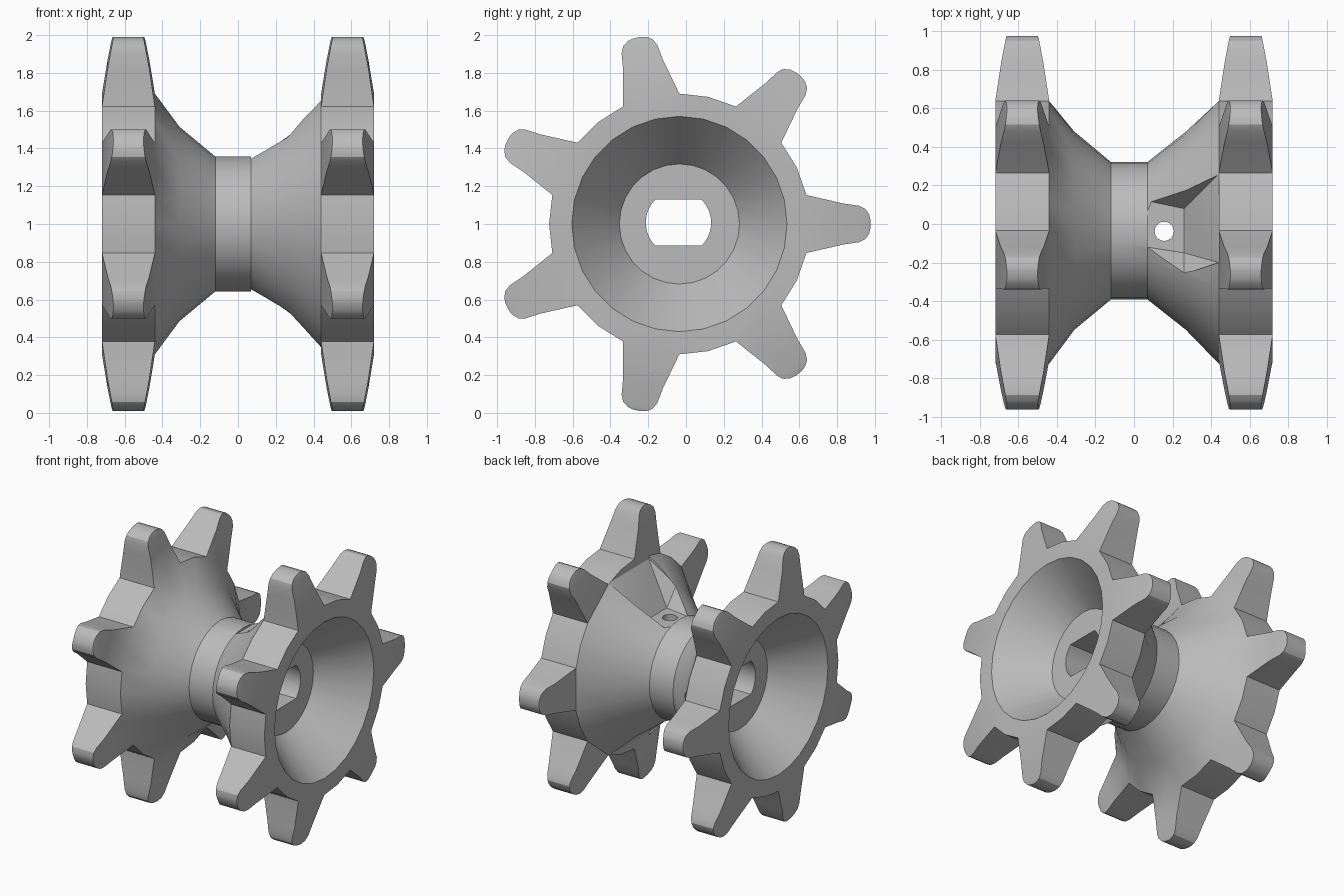
import bpy, bmesh, math
from mathutils import Vector

if "Cube" in bpy.data.objects:
    bpy.data.objects.remove(bpy.data.objects["Cube"])

CY, CZ = -0.035, 1.0          # axle position
N = 28                        # lathe sides: four per tooth
STEP = 2 * math.pi / N

grey = bpy.data.materials.new("plain grey")
grey.diffuse_color = (0.5, 0.5, 0.5, 1)
grey.use_nodes = True
grey.node_tree.nodes["Principled BSDF"].inputs["Base Color"].default_value = grey.diffuse_color


def make_object(name, bm):
    bmesh.ops.recalc_face_normals(bm, faces=bm.faces)
    mesh = bpy.data.meshes.new(name)
    bm.to_mesh(mesh)
    bm.free()
    ob = bpy.data.objects.new(name, mesh)
    bpy.context.collection.objects.link(ob)
    mesh.materials.append(grey)
    return ob


def polar(x, r, ang, t=0.0):
    """Point at radius r, shifted t along the tangent."""
    c, s = math.cos(ang), math.sin(ang)
    return Vector((x, CY + r * c - t * s, CZ + r * s + t * c))


# Concave hub with two rims and conical end recesses
profile = [(-.41, .318), (-.72, .57), (-.72, .69), (-.44, .69), (-.31, .515), (-.12, .357),
           (.07, .357), (.27, .515), (.44, .69), (.72, .69), (.72, .57), (.41, .318)]
RIMS = (2, 8)
bm = bmesh.new()
rings = []
for x, r in profile:
    ring = []
    for j in range(N):
        flat = math.cos(STEP) if r == .69 and j % 4 == 0 else 1   # flat seat under each tooth
        ring.append(bm.verts.new(polar(x, r * flat, j * STEP)))
    rings.append(ring)
bm.faces.new(rings[0])
bm.faces.new(rings[-1])
for i in range(len(rings) - 1):
    for j in range(N):
        if i in RIMS and j % 4 in (0, 3):
            continue                                              # tooth grows here
        k = (j + 1) % N
        bm.faces.new((rings[i][j], rings[i][k], rings[i + 1][k], rings[i + 1][j]))

# Seven tapered, rounded teeth per rim: radius, half width, half thickness
layers = [(.87, .108, .11), (.95, .097, .095), (.985, .08, .088),
          (1.005, .05, .083), (1.012, .02, .08)]
for i in RIMS:
    mid = (profile[i][0] + profile[i + 1][0]) / 2
    for tooth in range(7):
        j = tooth * 4
        cols = [(j - 1) % N, j, j + 1]
        loop = [rings[i][c] for c in cols] + [rings[i + 1][c] for c in reversed(cols)]
        for r, w, h in layers:
            new = [bm.verts.new(polar(mid - h, r, j * STEP, s * w)) for s in (-1, 0, 1)]
            new += [bm.verts.new(polar(mid + h, r, j * STEP, s * w)) for s in (1, 0, -1)]
            for a in range(6):
                b = (a + 1) % 6
                bm.faces.new((loop[a], loop[b], new[b], new[a]))
            loop = new
        bm.faces.new((loop[0], loop[1], loop[4], loop[5]))
        bm.faces.new((loop[1], loop[2], loop[3], loop[4]))
body = make_object("sprocket_roller", bm)

cutters = []

# Axle bore with two flats
bm = bmesh.new()
R, F = .173, .122
a = math.asin(F / R)
outline = [(R * math.cos(t), R * math.sin(t))
           for base in (0, math.pi) for t in [base - a + 2 * a * n / 10 for n in range(11)]]
ends = [[bm.verts.new((x, CY - .005 + y, CZ + .007 + z)) for y, z in outline] for x in (-1, 1)]
bm.faces.new(ends[0])
bm.faces.new(ends[1])
for n in range(len(outline)):
    m = (n + 1) % len(outline)
    bm.faces.new((ends[0][n], ends[0][m], ends[1][m], ends[1][n]))
cutters.append(make_object("bore_cutter", bm))

# Faceted screw pockets, above and below
pocket = [(.07, .12, .34), (.26, .08, .34), (.26, -.15, .34), (.07, -.12, .34),
          (.44, .26, .63), (.44, -.2, .63), (.26, -.26, .465),
          (.07, .12, .8), (.44, .26, .8), (.44, -.2, .8), (.26, -.26, .8), (.07, -.12, .8)]
for side in (1, -1):
    bm = bmesh.new()
    for x, y, z in pocket:
        bm.verts.new((x, y, CZ + side * z))
    bmesh.ops.convex_hull(bm, input=bm.verts)
    cutters.append(make_object("pocket_cutter", bm))

# Screw hole straight through
bm = bmesh.new()
bmesh.ops.create_cone(bm, cap_ends=True, segments=20, radius1=.05, radius2=.05, depth=1)
bmesh.ops.translate(bm, verts=bm.verts, vec=(.157, -.038, CZ))
cutters.append(make_object("screw_hole_cutter", bm))

bpy.context.view_layer.objects.active = body
body.select_set(True)
for cutter in cutters:
    mod = body.modifiers.new("cut", 'BOOLEAN')
    mod.operation = 'DIFFERENCE'
    mod.solver = 'EXACT'
    mod.object = cutter
    bpy.ops.object.modifier_apply(modifier=mod.name)
    bpy.data.objects.remove(cutter, do_unlink=True)

bpy.ops.object.shade_smooth_by_angle(angle=math.radians(30))
